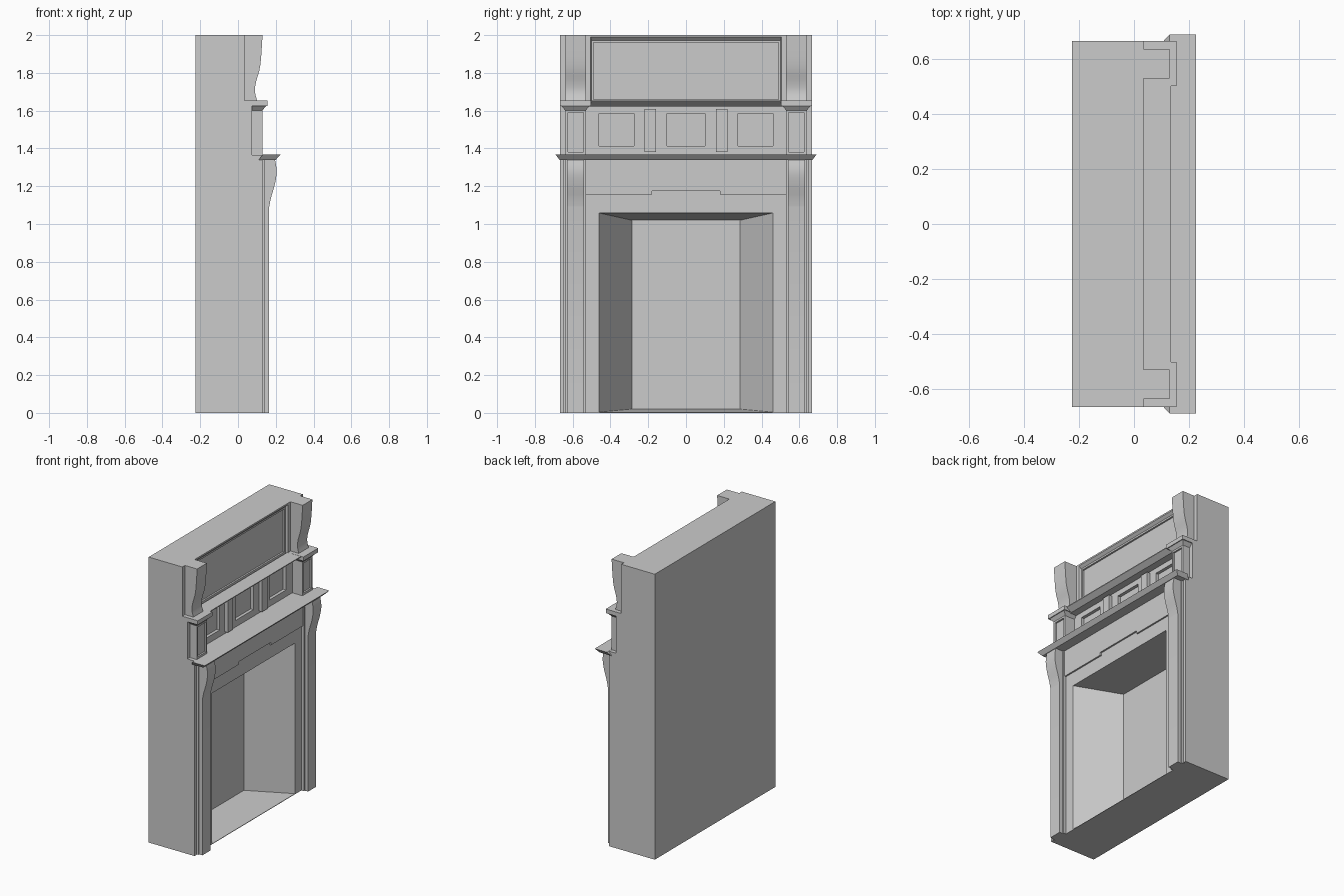
import bpy, bmesh
from mathutils import Vector

if "Cube" in bpy.data.objects:
    bpy.data.objects.remove(bpy.data.objects["Cube"])


def make(name, verts, faces, smooth=False):
    mesh = bpy.data.meshes.new(name)
    bm = bmesh.new()
    vs = [bm.verts.new(v) for v in verts]
    for f in faces:
        bm.faces.new([vs[i] for i in f])
    bmesh.ops.recalc_face_normals(bm, faces=bm.faces[:])
    bm.to_mesh(mesh)
    bm.free()
    ob = bpy.data.objects.new(name, mesh)
    bpy.context.collection.objects.link(ob)
    if smooth:
        bpy.ops.object.select_all(action='DESELECT')
        ob.select_set(True)
        bpy.context.view_layer.objects.active = ob
        bpy.ops.object.shade_smooth_by_angle(angle=0.5)
    return ob


def loft(name, a, b):
    """Solid between two matching closed loops."""
    n = len(a)
    faces = [list(range(n)), list(range(n, 2 * n))]
    faces += [[i, (i + 1) % n, (i + 1) % n + n, i + n] for i in range(n)]
    return name, list(a) + list(b), faces


def extrude_y(name, profile, y0, y1, smooth=False):
    """Side profile (x, z) swept across y."""
    return make(*loft(name, [(x, y0, z) for x, z in profile],
                      [(x, y1, z) for x, z in profile]), smooth)


def rect_x(x, y0, y1, z0, z1):
    return [(x, y0, z0), (x, y1, z0), (x, y1, z1), (x, y0, z1)]


def rect_z(z, x0, x1, y0, y1):
    return [(x0, y0, z), (x1, y0, z), (x1, y1, z), (x0, y1, z)]


def box(name, x0, x1, y0, y1, z0, z1):
    return make(*loft(name, rect_x(x0, y0, y1, z0, z1), rect_x(x1, y0, y1, z0, z1)))


def cut(ob, cutter):
    cutter.hide_render = True
    m = ob.modifiers.new("cut", 'BOOLEAN')
    m.operation, m.solver, m.object = 'DIFFERENCE', 'EXACT', cutter
    bpy.context.view_layer.objects.active = ob
    bpy.ops.object.modifier_apply(modifier=m.name)
    bpy.data.objects.remove(cutter)


def ease(points, steps=4):
    """Catmull-Rom smoothing of a short open curve."""
    p = [Vector(q) for q in points]
    p = [p[0]] + p + [p[-1]]
    out = []
    for a, b, c, d in zip(p, p[1:], p[2:], p[3:]):
        for i in range(steps):
            t = i / steps
            out.append(tuple(b + (c - a) * t / 2 + (2 * a - 5 * b + 4 * c - d) * t * t / 2
                             + (3 * b - a - 3 * c + d) * t ** 3 / 2))
    return out + [tuple(points[-1])]


# Stepped chimney body
body = extrude_y("chimney_body", [(-.225, 0), (.12, 0), (.12, 1.365), (.05, 1.365),
                                  (.05, 1.64), (.035, 1.64), (.035, 2), (-.225, 2)], -.667, .667)

# Splayed hearth opening
cut(body, make(*loft("hearth_cutter", rect_x(.13, -.467, .467, .003, 1.06),
                     rect_x(-.155, -.287, .287, .02, 1.02))))

# Overmantel panel with a bevelled frame and an inner step
cut(body, make(*loft("frame_cutter", rect_x(.036, -.505, .505, 1.645, 1.99),
                     rect_x(.018, -.50, .50, 1.645, 1.972))))
cut(body, box("panel_cutter", .006, .03, -.49, .49, 1.66, 1.96))

# Three sunk frieze panels
for y0, y1 in ((-.46, -.275), (-.10, .10), (.275, .46)):
    cut(body, box("frieze_cutter", .028, .08, y0, y1, 1.412, 1.585))

# Raised lintel with a step over the keystone
lintel = [(-.53, 1.155), (-.18, 1.155), (-.18, 1.175), (.18, 1.175),
          (.18, 1.155), (.53, 1.155), (.53, 1.35), (-.53, 1.35)]
make(*loft("lintel", [(.11, y, z) for y, z in lintel], [(.131, y, z) for y, z in lintel]))

# Mantel shelf, flaring upward
make(*loft("mantel_shelf", rect_z(1.34, .11, .20, -.67, .67), rect_z(1.367, .13, .225, -.69, .69)))
box("mantel_top", .04, .14, -.667, .667, 1.35, 1.366)

# Upper shelf with sloping underside
extrude_y("upper_shelf", [(.03, 1.622), (.10, 1.622), (.135, 1.648), (.135, 1.654), (.03, 1.654)],
          -.52, .52)

lower_curve = ease([(.165, 1.09), (.175, 1.14), (.195, 1.21), (.205, 1.28), (.195, 1.345)])
upper_curve = ease([(.102, 1.65), (.09, 1.70), (.095, 1.75), (.118, 1.84), (.13, 2.0)])

for side, s in (("left", -1), ("right", 1)):
    # Outer edge strips of the body
    box(side + "_outer_strip", .11, .131, s * .645, s * .667, 0, 1.35)
    box(side + "_block_backing", .04, .075, s * .53, s * .667, 1.36, 1.64)

    # Lower pilaster with scrolled corbel head, on a slim backing
    box(side + "_pilaster_backing", .11, .14, s * .53, s * .638, 0, 1.345)
    extrude_y(side + "_pilaster", [(.11, 1.345), (.11, 0), (.165, 0)] + lower_curve,
              s * .54, s * .63, True)

    # Frieze end block with a sunk panel
    block = box(side + "_end_block", .05, .13, s * .53, s * .64, 1.36, 1.61)
    cut(block, box("block_cutter", .118, .15, s * .542, s * .626, 1.382, 1.59))

    # Slim raised strip between frieze panels
    box(side + "_frieze_strip", .04, .075, s * .16, s * .22, 1.38, 1.61)

    # Block cap: flared underside and flat slab
    make(*loft(side + "_cap_flare", rect_z(1.602, .04, .13, s * .53, s * .64),
               rect_z(1.627, .04, .15, s * .508, s * .662)))
    box(side + "_cap_slab", .03, .155, s * .503, s * .667, 1.626, 1.655)

    # Upper corbel
    extrude_y(side + "_upper_corbel", [(.02, 2.0), (.02, 1.65)] + upper_curve,
              s * .53, s * .638, True)
